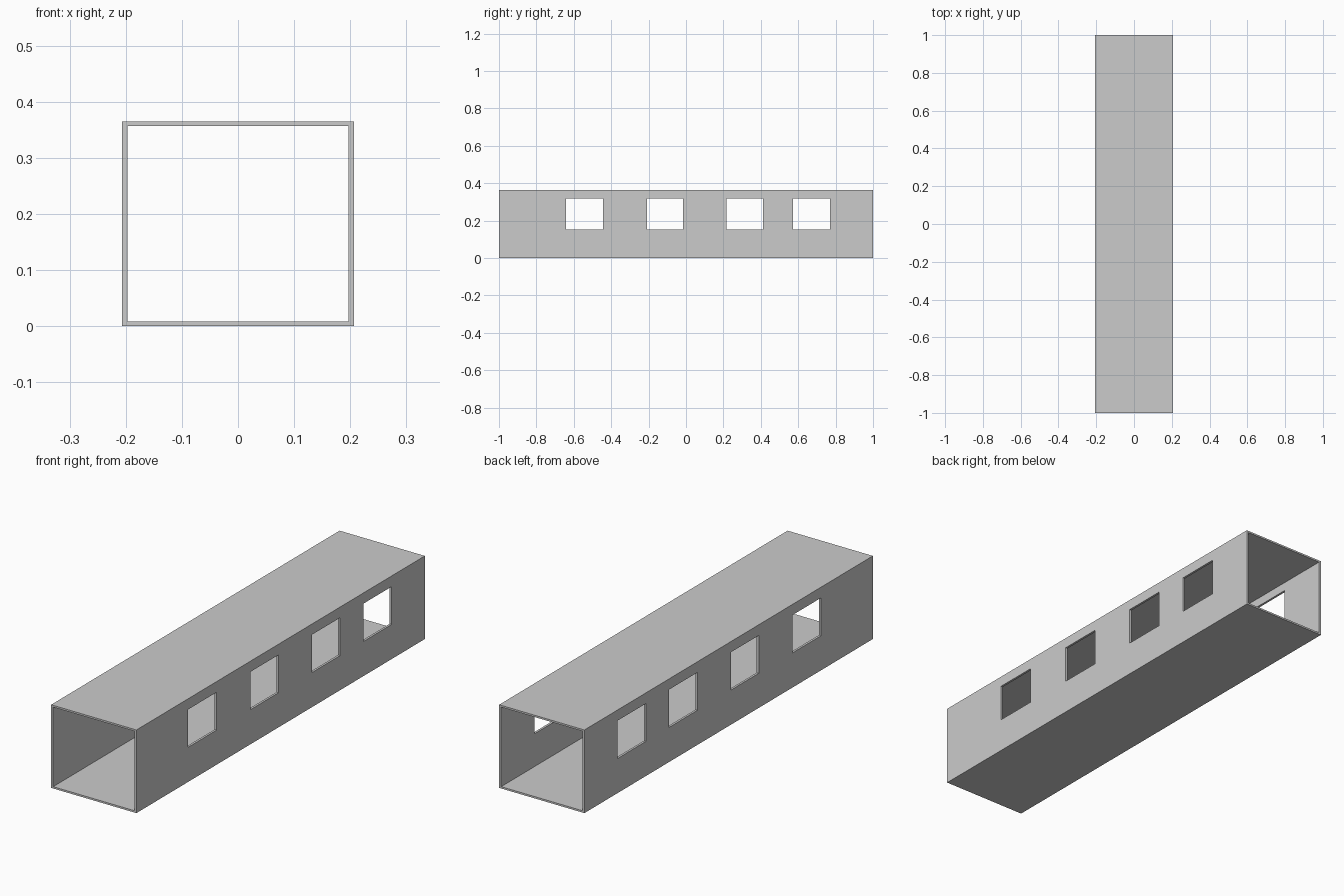
import bpy
import bmesh

if "Cube" in bpy.data.objects:
    bpy.data.objects.remove(bpy.data.objects["Cube"])

HALF_W, HEIGHT, HALF_L = 0.207, 0.365, 1.0
WALL, SLAB = 0.01, 0.008
WINDOWS = [(-0.641, -0.444), (-0.209, -0.015), (0.217, 0.412), (0.573, 0.77)]
SILL, HEAD = 0.152, 0.318


def make_object(name, bm):
    bmesh.ops.recalc_face_normals(bm, faces=bm.faces[:])
    mesh = bpy.data.meshes.new(name)
    bm.to_mesh(mesh)
    bm.free()
    obj = bpy.data.objects.new(name, mesh)
    bpy.context.collection.objects.link(obj)
    return obj


def rectangle(bm, w, z0, z1):
    return [bm.verts.new((x, -HALF_L, z))
            for x, z in ((-w, z0), (w, z0), (w, z1), (-w, z1))]


# Carriage shell: hollow rectangular section swept along y, open at both ends
bm = bmesh.new()
outer = rectangle(bm, HALF_W, 0, HEIGHT)
inner = rectangle(bm, HALF_W - WALL, SLAB, HEIGHT - SLAB)
for i in range(4):
    j = (i + 1) % 4
    bm.faces.new((outer[i], outer[j], inner[j], inner[i]))
swept = bmesh.ops.extrude_face_region(bm, geom=bm.faces[:], use_keep_orig=True)
moved = [g for g in swept["geom"] if isinstance(g, bmesh.types.BMVert)]
bmesh.ops.translate(bm, verts=moved, vec=(0, 2 * HALF_L, 0))
shell = make_object("carriage_shell", bm)

# Window cutters: each block passes through both side walls
bm = bmesh.new()
for y0, y1 in WINDOWS:
    block = bmesh.ops.create_cube(bm, size=1)["verts"]
    bmesh.ops.scale(bm, verts=block, vec=(1, y1 - y0, HEAD - SILL))
    bmesh.ops.translate(bm, verts=block, vec=(0, (y0 + y1) / 2, (SILL + HEAD) / 2))
cutter = make_object("window_cutter", bm)
cutter.hide_render = True
cutter.hide_set(True)

# Window openings
cut = shell.modifiers.new("window_openings", "BOOLEAN")
cut.operation = "DIFFERENCE"
cut.solver = "EXACT"
cut.object = cutter
